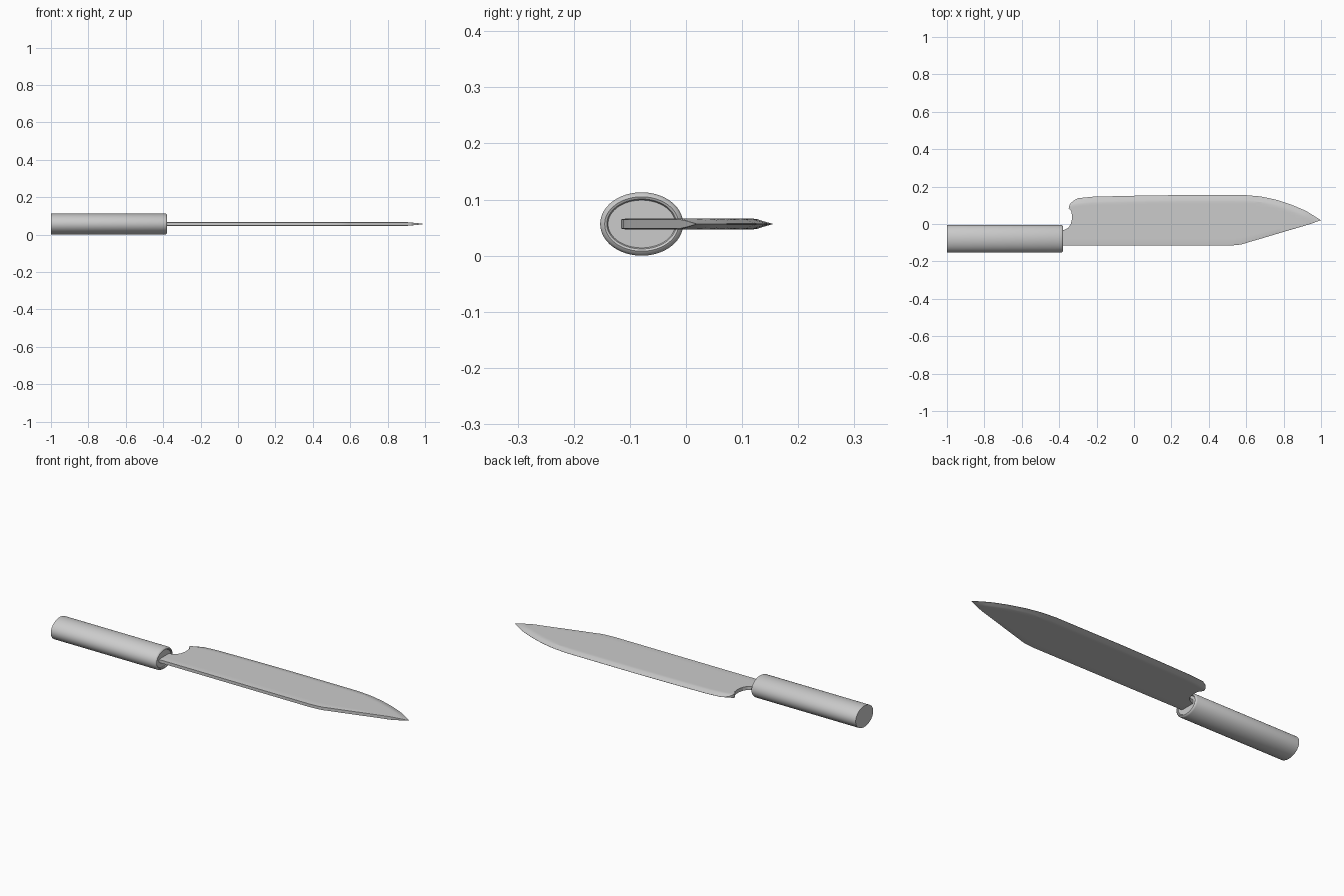
import bpy, bmesh, math

if "Cube" in bpy.data.objects:
    bpy.data.objects.remove(bpy.data.objects["Cube"])

MID = 0.0565  # height of the blade plane and handle axis

steel = bpy.data.materials.new("plain grey")
steel.use_nodes = True
grey = (0.6, 0.6, 0.6, 1)
steel.diffuse_color = grey
steel.node_tree.nodes["Principled BSDF"].inputs["Base Color"].default_value = grey


def interp(points, t):
    """Piecewise linear lookup."""
    if t <= points[0][0]:
        return points[0][1]
    for (a, p), (b, q) in zip(points, points[1:]):
        if t <= b:
            return p + (q - p) * (t - a) / (b - a)
    return points[-1][1]


def finish(bm, name, angle):
    bmesh.ops.remove_doubles(bm, verts=bm.verts, dist=0.00001)
    bmesh.ops.recalc_face_normals(bm, faces=bm.faces)
    mesh = bpy.data.meshes.new(name)
    bm.to_mesh(mesh)
    bm.free()
    mesh.materials.append(steel)
    obj = bpy.data.objects.new(name, mesh)
    bpy.context.collection.objects.link(obj)
    bpy.ops.object.select_all(action='DESELECT')
    obj.select_set(True)
    bpy.context.view_layer.objects.active = obj
    bpy.ops.object.shade_smooth_by_angle(angle=math.radians(angle))


# Handle: oval rings along x, rounded lip and shallow socket at the blade end
def build_handle(sides=64):
    bm = bmesh.new()
    profile = [(-1, 0), (-0.388, 0), (-0.382, 0.003), (-0.379, 0.008),
               (-0.381, 0.012), (-0.385, 0.014)]
    rings = []
    for x, inset in profile:
        ring = []
        for i in range(sides):
            a = math.tau * i / sides
            ring.append(bm.verts.new((x, -0.079 + (0.074 - inset) * math.cos(a),
                                      MID + (MID - inset) * math.sin(a))))
        rings.append(ring)
    for r, s in zip(rings, rings[1:]):
        for i in range(sides):
            j = (i + 1) % sides
            bm.faces.new((r[i], r[j], s[j], s[i]))
    bm.faces.new(rings[0])
    bm.faces.new(rings[-1])
    finish(bm, "handle", 35)


# Blade: a grid of stations along x, sections from the spine to the cutting edge
SPINE = [(0.5, -0.116), (0.57, -0.111), (0.61, -0.098), (0.66, -0.084),
         (0.8, -0.042), (0.93, -0.004), (1, 0.02)]
EDGE = [(-0.34, 0.125), (-0.3, 0.138), (-0.22, 0.146), (0, 0.151), (0.2, 0.154),
        (0.6, 0.154), (0.68, 0.147), (0.76, 0.13), (0.84, 0.104),
        (0.92, 0.07), (1, 0.02)]
HEEL = [(-0.04, -0.42), (-0.032, -0.375), (-0.022, -0.352), (0.0, -0.338),
        (0.03, -0.331), (0.065, -0.333), (0.085, -0.35), (0.108, -0.343),
        (0.125, -0.322)]


def build_blade():
    bm = bmesh.new()
    stations = [-0.34, -0.3, -0.26, -0.22, -0.1, 0, 0.2, 0.4, 0.5]
    stations += [0.53 + 0.0235 * i for i in range(21)]
    fractions = [0, 0.03, 0.15, 0.285, 0.305, 0.325, 0.35, 0.4, 0.48, 0.6,
                 0.69, 0.76, 0.83, 0.87, 0.9, 0.95, 1]
    grid = []
    for n, x in enumerate(stations):
        low, high = interp(SPINE, x), interp(EDGE, x)
        tip = min(1, (1 - x) / 0.1 + 0.1)
        column = []
        for f in fractions:
            y = low + (high - low) * f
            half = 0.0095 * tip * max(0.05, min(1, (high - y) / 0.03))
            if f == 0:
                half *= 0.85
            px = interp(HEEL, y) if n == 0 else x
            column.append([bm.verts.new((px, y, MID + s * half)) for s in (1, -1)])
        grid.append(column)
    for a, b in zip(grid, grid[1:]):
        for j in range(len(fractions) - 1):
            for s in (0, 1):
                bm.faces.new((a[j][s], b[j][s], b[j + 1][s], a[j + 1][s]))
        for j in (0, -1):
            bm.faces.new((a[j][0], b[j][0], b[j][1], a[j][1]))
    for column in (grid[0], grid[-1]):
        for p, q in zip(column, column[1:]):
            bm.faces.new((p[0], q[0], q[1], p[1]))
    finish(bm, "blade", 15)


build_handle()
build_blade()
